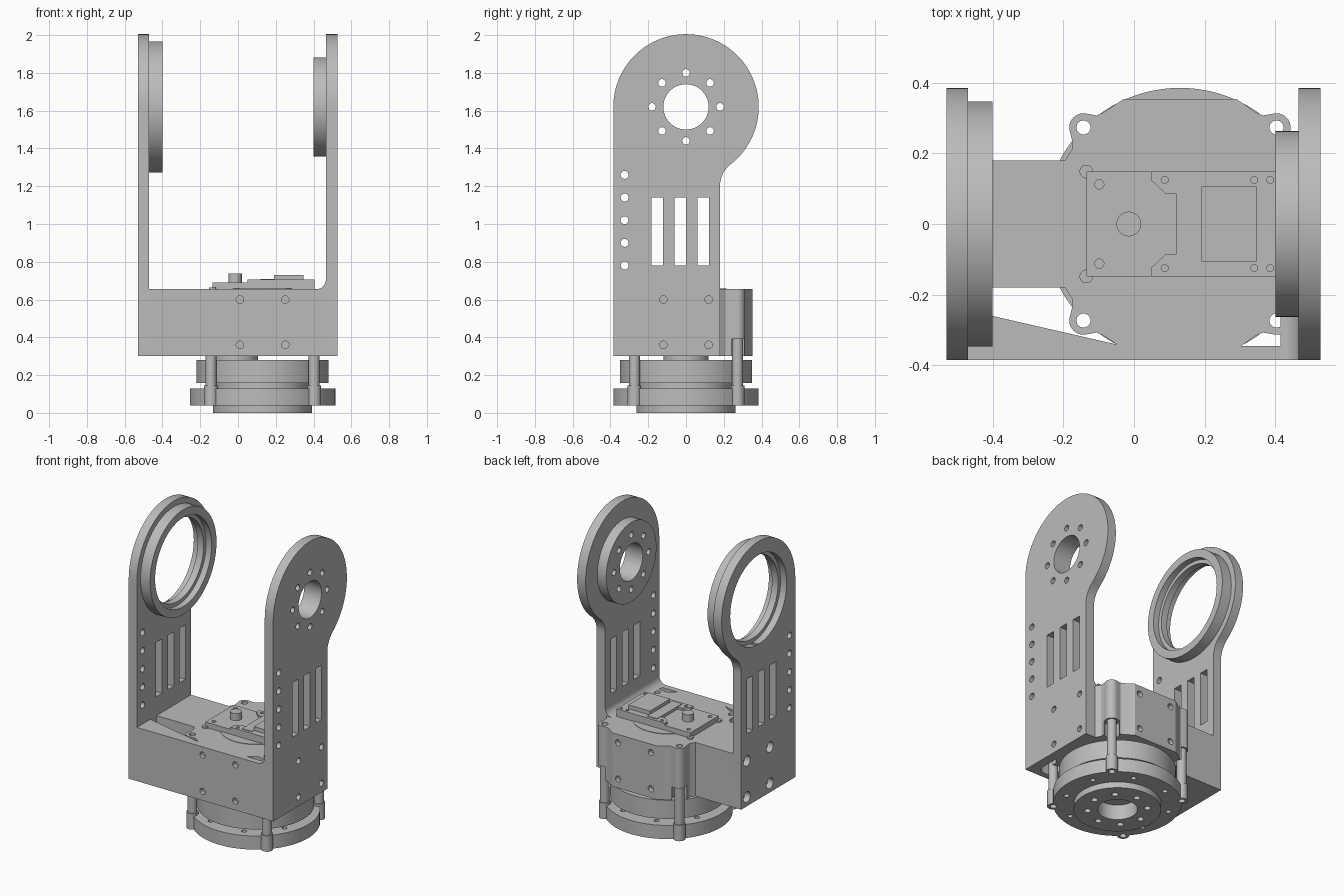
import bpy, bmesh
from math import sin, cos, pi, radians

if "Cube" in bpy.data.objects:
    bpy.data.objects.remove(bpy.data.objects["Cube"])

GREY = (0.5, 0.5, 0.5, 1)
metal = bpy.data.materials.new("grey_metal")
metal.use_nodes = True
metal.diffuse_color = GREY
metal.node_tree.nodes["Principled BSDF"].inputs["Base Color"].default_value = GREY


# --- helpers ---
def arc(cx, cy, r, start, end, n=24):
    angles = [radians(start + (end - start) * i / n) for i in range(n + 1)]
    return [(cx + r * cos(a), cy + r * sin(a)) for a in angles]


def circle(cx, cy, r, n=48):
    return arc(cx, cy, r, 0, 360, n)[:-1]


def rect(x0, x1, y0, y1):
    return [(x0, y0), (x1, y0), (x1, y1), (x0, y1)]


def place(a, b, t, axis):
    return {"X": (t, a, b), "Y": (a, t, b), "Z": (a, b, t)}[axis]


def finish(name, bm):
    bmesh.ops.recalc_face_normals(bm, faces=bm.faces)
    mesh = bpy.data.meshes.new(name)
    bm.to_mesh(mesh)
    bm.free()
    mesh.materials.append(metal)
    ob = bpy.data.objects.new(name, mesh)
    bpy.context.scene.collection.objects.link(ob)
    return ob


def prism(name, outlines, axis, lo, hi):
    """Extrude one or more separate outlines along an axis."""
    bm = bmesh.new()
    for pts in outlines:
        low = [bm.verts.new(place(a, b, lo, axis)) for a, b in pts]
        high = [bm.verts.new(place(a, b, hi, axis)) for a, b in pts]
        bm.faces.new(low)
        bm.faces.new(high)
        for i in range(len(pts)):
            j = (i + 1) % len(pts)
            bm.faces.new((low[i], low[j], high[j], high[i]))
    return finish(name, bm)


def lathe(name, profile, cx, cy, n=96):
    """Closed (radius, height) profile turned about a vertical axis."""
    bm = bmesh.new()
    verts = [bm.verts.new((cx + r, cy, z)) for r, z in profile]
    loop = [bm.edges.new((verts[i - 1], verts[i])) for i in range(len(verts))]
    bmesh.ops.spin(bm, geom=verts + loop, cent=(cx, cy, 0), axis=(0, 0, 1),
                   angle=2 * pi, steps=n)
    bmesh.ops.remove_doubles(bm, verts=bm.verts, dist=0.0005)
    return finish(name, bm)


def cut(ob, outlines, axis, lo, hi):
    cutter = prism("cutter", outlines, axis, lo, hi)
    cutter.hide_render = True
    mod = ob.modifiers.new("cut", "BOOLEAN")
    mod.operation, mod.solver, mod.object = "DIFFERENCE", "EXACT", cutter
    graph = bpy.context.evaluated_depsgraph_get()
    mesh = bpy.data.meshes.new_from_object(ob.evaluated_get(graph))
    ob.modifiers.clear()
    ob.data = mesh
    bpy.data.objects.remove(cutter)


# --- side plates ---
AXLE = 1.62
TOP, BOTTOM = 0.655, 0.3
plate_outline = ([(-0.385, BOTTOM), (0.18, BOTTOM)]
                 + arc(0.328, 1.2, 0.148, 180, 128, 12)
                 + arc(0, AXLE, 0.385, -52, 180, 64)[1:])
slots = [rect(y, y + 0.062, 0.78, 1.14) for y in (-0.183, -0.061, 0.06)]
edge_holes = [circle(-0.325, 0.78 + 0.12 * i, 0.021, 20) for i in range(5)]
bolt_ring = [circle(0.18 * cos(i * pi / 4), AXLE + 0.18 * sin(i * pi / 4), 0.02, 20)
             for i in range(8)]


def base_holes(r):
    return [circle(y, z, r, 24) for y in (-0.12, 0.12) for z in (0.36, 0.6)]


left_plate = prism("left_plate", [plate_outline], "X", 0.465, 0.527)
cut(left_plate, slots + edge_holes + bolt_ring + [circle(0, AXLE, 0.12)], "X", 0.3, 0.7)
cut(left_plate, base_holes(0.02), "X", 0.49, 0.7)

horn_boss = prism("horn_boss", [circle(0, AXLE, 0.2625, 72)], "X", 0.40, 0.466)
cut(horn_boss, bolt_ring + [circle(0, AXLE, 0.12)], "X", 0.3, 0.7)

right_plate = prism("right_plate", [plate_outline], "X", -0.53, -0.47)
cut(right_plate, slots + edge_holes + [circle(0, AXLE, 0.27, 72)], "X", -0.7, -0.3)
cut(right_plate, [circle(0, AXLE, 0.295, 72)], "X", -0.7, -0.485)
cut(right_plate, base_holes(0.035), "X", -0.7, -0.49)

bearing_ring = prism("bearing_ring", [circle(0, AXLE, 0.347, 72)], "X", -0.471, -0.40)
cut(bearing_ring, [circle(0, AXLE, 0.27, 72)], "X", -0.6, -0.3)
cut(bearing_ring, [circle(0, AXLE, 0.295, 72)], "X", -0.44, -0.3)

# --- lower body ---
CX = 0.13
LOBE = 0.273
face_holes = [circle(x, z, 0.02, 24) for x in (0.01, 0.25) for z in (0.36, 0.6)]

front_wall = prism("front_wall", [rect(-0.53, 0.527, BOTTOM, TOP)], "Y", -0.385, -0.345)
cut(front_wall, face_holes, "Y", -0.5, -0.355)

prism("right_block", [rect(-0.48, -0.15, -0.18, 0.18)], "Z", BOTTOM, TOP)
prism("left_block", [rect(0.40, 0.47, -0.18, 0.18)], "Z", BOTTOM, TOP)
prism("front_gusset", [[(-0.475, -0.35), (-0.03, -0.35), (-0.03, -0.345), (-0.475, -0.243)]],
      "Z", BOTTOM, TOP)
prism("corner_fillet", [[(0.47, -0.35)] + arc(0.415, -0.295, 0.05, 0, -90, 10)],
      "Z", BOTTOM, TOP)
prism("plate_fillet", [[(0.47, TOP - 0.01)] + arc(0.415, TOP + 0.05, 0.05, -90, 0, 10)],
      "Y", -0.385, 0.18)

# Motor housing: one quarter mirrored to four, with a screw lobe on each corner
quarter = ([(-0.325, 0.18), (-0.306, 0.21), (-0.306, 0.24)]
           + arc(-LOBE, LOBE, 0.04, 195, 80, 14)
           + [(-0.235, 0.307), (-0.215, 0.316), (-0.16, 0.353)])
half = quarter + [(-u, v) for u, v in reversed(quarter)]
outline = half + [(u, -v) for u, v in reversed(half)]
housing = prism("motor_housing", [[(CX + u, v) for u, v in outline]], "Z", BOTTOM, TOP)
corners = [(CX + sx * LOBE, sy * LOBE) for sx in (-1, 1) for sy in (-1, 1)]
cut(housing, [circle(x, y, 0.046, 32) for x, y in corners], "Z", 0.2, 0.39)
cut(housing, [circle(x, y, 0.02, 24) for x, y in corners], "Z", 0.2, 0.8)
cut(housing, face_holes, "Y", 0.32, 0.5)

# --- turntable base ---
base = lathe("turntable_base",
             [(0, 0.1), (0.12, 0.1), (0.12, 0), (0.2625, 0), (0.2625, 0.04),
              (0.385, 0.04), (0.385, 0.13), (0.25, 0.13), (0.25, 0.157),
              (0.35, 0.157), (0.35, 0.28), (0, 0.28)], CX, 0)


def around(r, size, n, turn=0):
    return [circle(CX + r * cos(2 * pi * i / n + turn), r * sin(2 * pi * i / n + turn), size, 20)
            for i in range(n)]


cut(base, around(0.18, 0.02, 8), "Z", -0.1, 0.06)
cut(base, around(0.32, 0.016, 8, pi / 8) + [circle(x, y, 0.03, 24) for x, y in corners],
    "Z", 0.02, 0.145)
prism("neck", [circle(-0.013, 0, 0.12)], "Z", 0.27, 0.31)

# Hollow screw posts with thicker feet
for i, (x, y) in enumerate(corners):
    lathe(f"screw_post_{i + 1}",
          [(0.02, 0.04), (0.036, 0.04), (0.036, 0.145), (0.029, 0.145),
           (0.029, 0.392), (0.02, 0.392)], x, y, 32)

# --- control board on the housing ---
prism("housing_cap", [circle(CX, 0, 0.215, 72)], "Z", 0.65, 0.658)
board = prism("board", [rect(-0.135, 0.405, -0.148, 0.148)], "Z", 0.65, 0.69)
cut(board, [circle(-0.098, y, 0.013, 16) for y in (-0.112, 0.112)], "Z", 0.675, 0.75)
prism("board_lugs", [circle(-0.135, y, 0.019, 24) for y in (-0.148, 0.148)], "Z", 0.65, 0.665)

edge = [(0.405, 0.148), (0.05, 0.148), (0.05, 0.122), (0.09, 0.085), (0.12, 0.085)]
cover = prism("cover", [edge + [(x, -y) for x, y in reversed(edge)]], "Z", 0.685, 0.705)
cut(cover, [circle(x, y, 0.01, 16) for x in (0.087, 0.34, 0.385) for y in (-0.125, 0.125)],
    "Z", 0.695, 0.75)
prism("connector", [rect(0.12, 0.192, -0.13, 0.13)], "Z", 0.69, 0.709)
prism("chip_block", [rect(0.19, 0.347, -0.106, 0.106)], "Z", 0.69, 0.731)
prism("shaft_stub", [circle(-0.015, 0, 0.035, 36)], "Z", 0.68, 0.737)

# Smooth round walls, keep edges sharp
for ob in bpy.context.scene.objects:
    if ob.type == "MESH":
        ob.data.shade_smooth()
        ob.data.set_sharp_from_angle(angle=radians(30))
